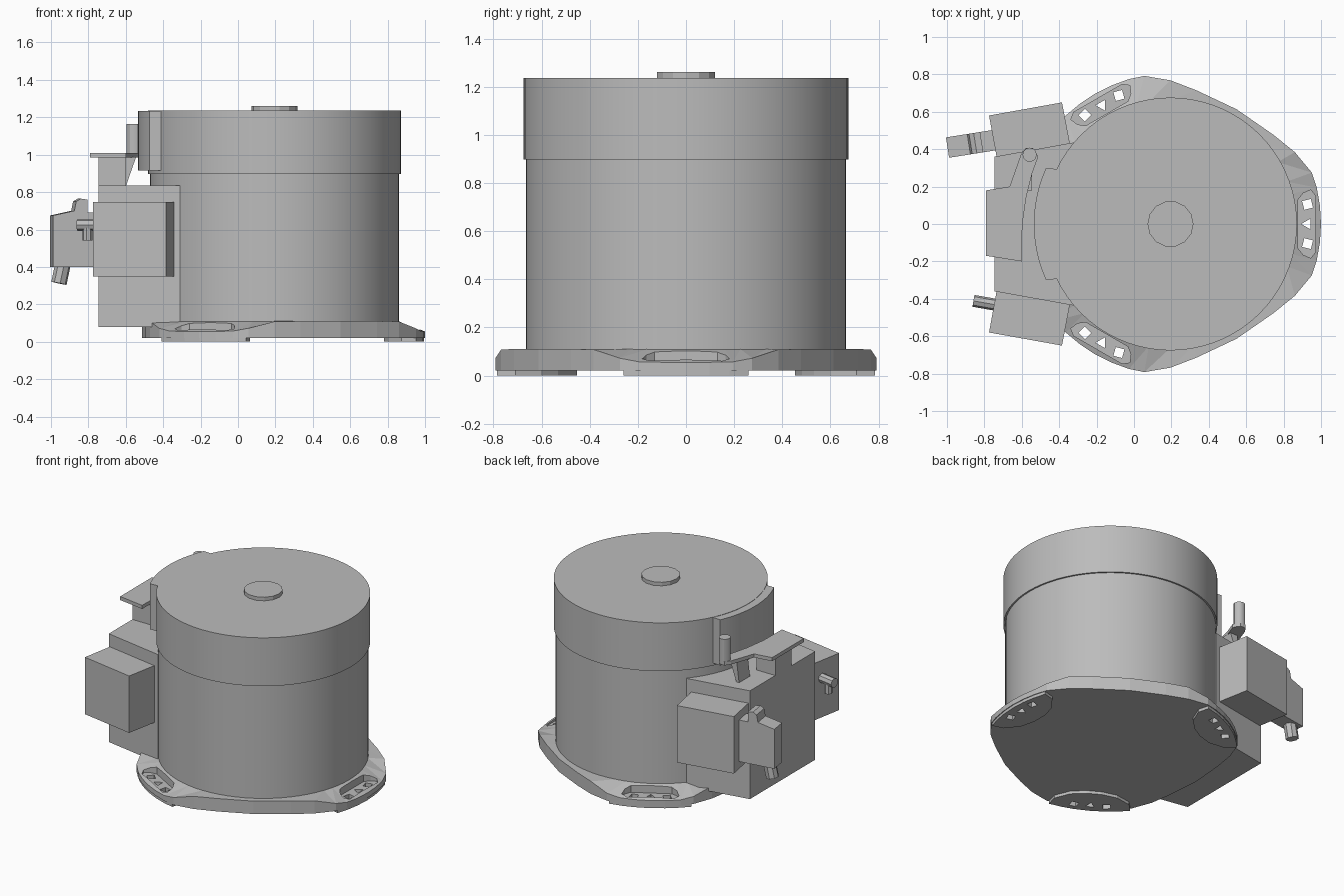
import bpy, bmesh
from math import radians, sin, cos, sqrt
from mathutils import Matrix, Vector

cube = bpy.data.objects.get("Cube")
if cube:
    bpy.data.objects.remove(cube, do_unlink=True)

grey = bpy.data.materials.new("plain grey")
grey.use_nodes = True
GREY = (0.5, 0.5, 0.5, 1)
grey.diffuse_color = GREY
grey.node_tree.nodes["Principled BSDF"].inputs["Base Color"].default_value = GREY

CX = 0.195                      # axis of the drum
AXIS = Matrix.Translation((CX, 0, 0))
LOBES = [AXIS @ Matrix.Rotation(radians(a), 4, "Z") for a in (0, 120, 240)]
UPRIGHT = Matrix.Rotation(radians(90), 4, "X")   # profile plane becomes x-z


def polar(r, deg):
    return (r * cos(radians(deg)), r * sin(radians(deg)))


def ngon(r, sides, x=0, y=0, turn=0):
    pts = [polar(r, turn + 360 * i / sides) for i in range(sides)]
    return [(x + px, y + py) for px, py in pts]


def prism(bm, pts, lo, hi, mat=Matrix()):
    """Add a closed prism over a 2D outline."""
    low = [bm.verts.new(mat @ Vector((x, y, lo))) for x, y in pts]
    top = [bm.verts.new(mat @ Vector((x, y, hi))) for x, y in pts]
    bm.faces.new(low[::-1])
    bm.faces.new(top)
    n = len(pts)
    for i in range(n):
        j = (i + 1) % n
        bm.faces.new((low[i], low[j], top[j], top[i]))


def finish(name, bm, smooth=False):
    bmesh.ops.recalc_face_normals(bm, faces=bm.faces)
    mesh = bpy.data.meshes.new(name)
    bm.to_mesh(mesh)
    bm.free()
    mesh.materials.append(grey)
    ob = bpy.data.objects.new(name, mesh)
    bpy.context.collection.objects.link(ob)
    if smooth:
        select(ob)
        bpy.ops.object.shade_smooth_by_angle(angle=radians(30))
    return ob


def select(ob):
    bpy.ops.object.select_all(action="DESELECT")
    ob.select_set(True)
    bpy.context.view_layer.objects.active = ob


def part(name, pts, lo, hi, mat=Matrix(), smooth=False):
    bm = bmesh.new()
    prism(bm, pts, lo, hi, mat)
    return finish(name, bm, smooth)


def cut(ob, cutter):
    mod = ob.modifiers.new("cut", "BOOLEAN")
    mod.operation = "DIFFERENCE"
    mod.solver = "EXACT"
    mod.object = cutter
    select(ob)
    bpy.ops.object.modifier_apply(modifier=mod.name)


# Drum, lid and centre knob
part("drum_body", ngon(0.665, 72), 0.1, 0.9, AXIS, True)
part("drum_lid", ngon(0.676, 72), 0.898, 1.235, AXIS, True)
part("lid_knob", ngon(0.123, 14), 1.23, 1.26, AXIS)

# Three-lobed base plate: (angle, radius, top height) for half a lobe
half = [(7, 0.805, 0.055), (14, 0.806, 0.057), (20, 0.804, 0.072),
        (30, 0.768, 0.108), (41, 0.728, 0.11)]
lobe = ([(-a, r, z) for a, r, z in half[::-1]] + [(0, 0.805, 0.055)] + half
        + [(60, 0.708, 0.11)])
bm = bmesh.new()
low, rim, inner = [], [], []
for m in LOBES:
    for a, r, z in lobe:
        x, y = polar(r, a)
        low.append(bm.verts.new(m @ Vector((x, y, 0.02))))
        rim.append(bm.verts.new(m @ Vector((x, y, z))))
        x, y = polar(0.662, a)
        inner.append(bm.verts.new(m @ Vector((x, y, 0.11))))
bm.faces.new(low[::-1])
bm.faces.new(inner)
for i in range(len(low)):
    j = (i + 1) % len(low)
    bm.faces.new((low[i], low[j], rim[j], rim[i]))
    bm.faces.new((rim[i], rim[j], inner[j]))
    bm.faces.new((rim[i], inner[j], inner[i]))
plate = finish("base_plate", bm)

# Foot pads under the lobes
bm = bmesh.new()
pad = [polar(0.8, a) for a in (-19, -13, -7, 0, 7, 13, 19)]
pad += [(0.68, 0.24), (0.61, 0.15), (0.585, 0.05)]
pad += [(0.585, -0.05), (0.61, -0.15), (0.68, -0.24)]
for m in LOBES:
    prism(bm, pad, 0, 0.03, m)
pads = finish("foot_pads", bm)

# Recessed pockets and bolt holes in the lobes
bm = bmesh.new()
pocket = [(0.682, 0.13), (0.71, 0.165), (0.75, 0.182), (0.776, 0.15)]
pocket += [(x, -y) for x, y in pocket[::-1]]
for m in LOBES:
    prism(bm, pocket, 0.05, 0.3, m)
pocket_cutter = finish("pocket_cutter", bm)
bm = bmesh.new()
for m in LOBES:
    for y, sides, turn in ((-0.105, 4, 30), (0, 3, 180), (0.105, 4, 60)):
        prism(bm, ngon(0.034, sides, 0.733, y, turn), -0.1, 0.3, m)
hole_cutter = finish("hole_cutter", bm)
cut(plate, pocket_cutter)
cut(plate, hole_cutter)
cut(pads, hole_cutter)
for c in (pocket_cutter, hole_cutter):
    c.hide_render = True
    bpy.data.objects.remove(c, do_unlink=True)

# Curved guard on the side of the lid
arc = [polar(0.73, 180 + a) for a in range(-24, 25, 3)]
arc += [polar(0.672, 180 + a) for a in range(26, -27, -4)]
part("lid_guard", arc, 0.915, 1.233, AXIS, True)

# Control housing, with splayed sides that end inside the drum
part("control_housing",
     [(-0.745, -0.36), (-0.31, -0.438), (-0.31, 0.438), (-0.745, 0.36)], 0.08, 0.835)

# Side boxes flanking the housing
for side, name in ((1, "left_side"), (-1, "right_side")):
    name = "back_box" if side > 0 else "front_box"
    box = [(-0.775, 0.58), (-0.385, 0.65), (-0.343, 0.431), (-0.735, 0.361)]
    part(name, [(x, y * side) for x, y in box], 0.35, 0.747)

# Plug on the back box, with its latch and slanted cable stub
plug = Matrix.Translation((-0.755, 0.447, 0)) @ Matrix.Rotation(radians(9), 4, "Z")
part("plug_body", [(0.02, 0.4), (0.02, 0.69), (-0.06, 0.69), (-0.06, 0.76), (-0.095, 0.765),
                   (-0.12, 0.75), (-0.13, 0.7), (-0.245, 0.675), (-0.245, 0.4)],
     -0.055, 0.055, plug @ UPRIGHT)
stub = plug @ Matrix.Translation((-0.18, 0, 0.43)) @ Matrix.Rotation(radians(12), 4, "Y")
part("plug_cable_stub", ngon(0.042, 8), -0.12, 0, stub)

# Small elbow fitting on the front box
elbow = Matrix.Translation((-0.75, -0.43, 0.625)) @ Matrix.Rotation(radians(-10), 4, "Z")
part("elbow_stub", ngon(0.032, 8), -0.11, 0.02,
     elbow @ Matrix.Rotation(radians(90), 4, "Y"))
part("elbow_drop", ngon(0.027, 8), -0.085, 0.01, elbow @ Matrix.Translation((-0.055, 0, 0)))

# Lid latch: post, shelf with arm, gusset and pin
part("latch_post", [(-0.745, -0.1), (-0.6, -0.1), (-0.6, 0.08), (-0.745, 0.08)], 0.83, 0.99)
part("latch_shelf",
     [(-0.79, -0.17), (-0.6, -0.2), (-0.597, 0), (-0.575, 0.15), (-0.545, 0.27), (-0.512, 0.36),
      (-0.54, 0.405), (-0.58, 0.405), (-0.605, 0.37), (-0.665, 0.2), (-0.79, 0.18)], 0.985, 1.01)
part("latch_gusset", [(-0.62, 0.83), (-0.6, 0.83), (-0.545, 0.987), (-0.6, 0.987)],
     -0.3, -0.18, UPRIGHT)
part("latch_pin", ngon(0.038, 12, -0.558, 0.37), 0.985, 1.165, smooth=True)
